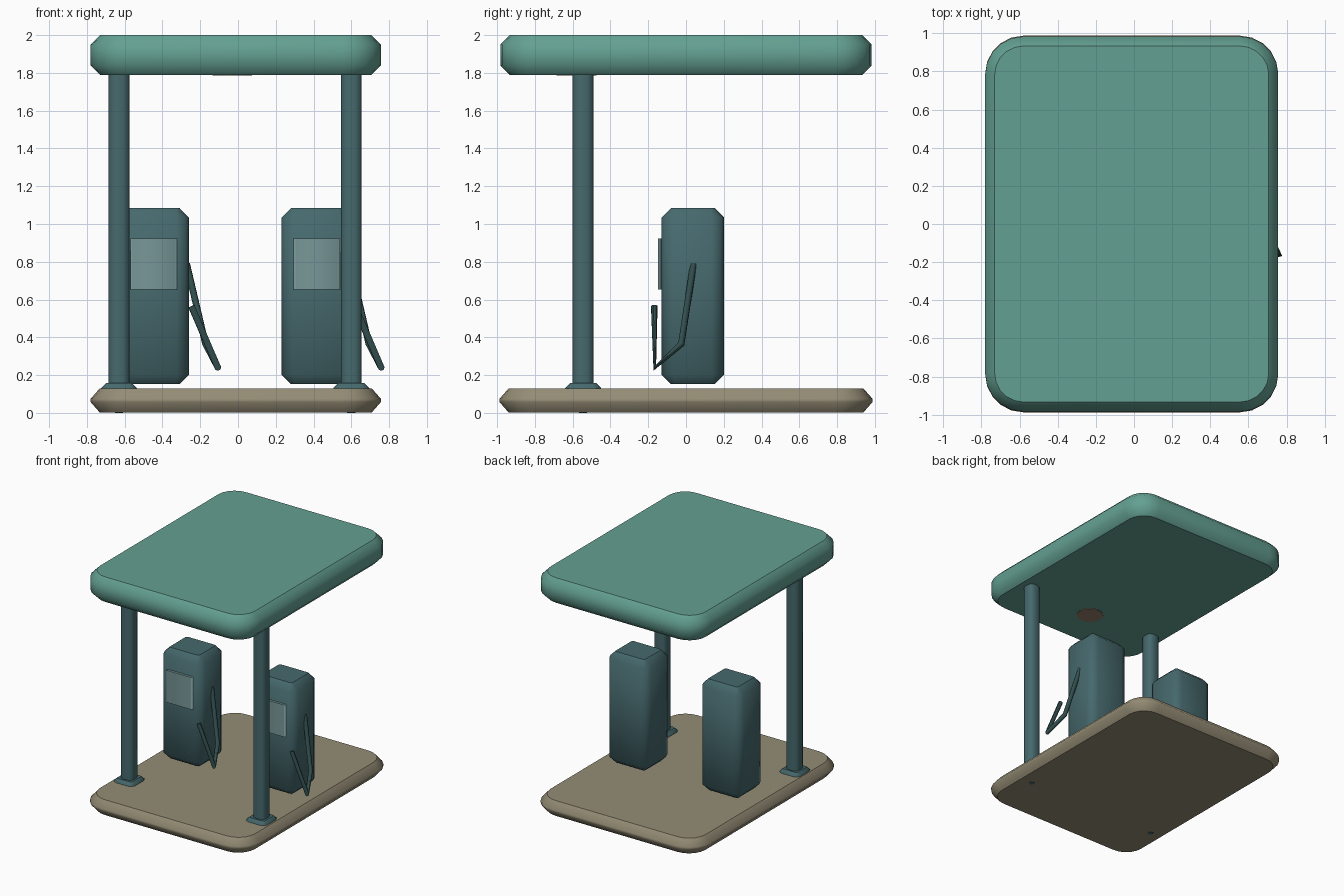
import bpy, bmesh, math
from mathutils import Vector

cube = bpy.data.objects.get("Cube")
if cube:
    bpy.data.objects.remove(cube, do_unlink=True)


def material(name, r, g, b):
    def lin(c):
        c /= 255
        return c / 12.92 if c < 0.04 else ((c + 0.055) / 1.055) ** 2.4
    col = (lin(r), lin(g), lin(b), 1)
    m = bpy.data.materials.new(name)
    m.use_nodes = True
    m.diffuse_color = col
    m.node_tree.nodes["Principled BSDF"].inputs["Base Color"].default_value = col
    return m


ROOF = material("canopy green", 100, 160, 146)
SAND = material("sand", 148, 140, 117)
TEAL = material("dark teal", 70, 105, 109)
GLASS = material("screen grey", 120, 150, 151)
RUBBER = material("hose dark", 50, 78, 78)
LAMP = material("lamp brown", 150, 128, 108)


def outline(hx, hy, radius, segments):
    """Rounded rectangle, counter-clockwise."""
    pts = []
    for i, (sx, sy) in enumerate([(1, 1), (-1, 1), (-1, -1), (1, -1)]):
        for k in range(segments + 1):
            a = math.pi / 2 * (i + k / segments)
            pts.append((sx * (hx - radius) + radius * math.cos(a),
                        sy * (hy - radius) + radius * math.sin(a)))
    return pts


def slab(name, mat, center, half, radius, segments, profile):
    """Loft a rounded rectangle through (inset, z) levels; flat caps, smooth sides."""
    bm = bmesh.new()
    rings = []
    for inset, z in profile:
        pts = outline(half[0] - inset, half[1] - inset, max(radius - inset, 0.012), segments)
        rings.append([bm.verts.new((center[0] + x, center[1] + y, z)) for x, y in pts])
    n = len(rings[0])
    for low, high in zip(rings, rings[1:]):
        for i in range(n):
            j = (i + 1) % n
            bm.faces.new((low[i], low[j], high[j], high[i])).smooth = True
    bm.faces.new(rings[0][::-1])
    bm.faces.new(rings[-1])
    mesh = bpy.data.meshes.new(name)
    bm.to_mesh(mesh)
    bm.free()
    obj = bpy.data.objects.new(name, mesh)
    mesh.materials.append(mat)
    bpy.context.collection.objects.link(obj)
    return obj


def levels(z0, z1, inset, rise):
    return [(inset, z0), (0, z0 + rise), (0, z1 - rise), (inset, z1)]


def hose(name, path, radius):
    """Mitred eight-sided tube along a bent path."""
    curve = bpy.data.curves.new(name, "CURVE")
    curve.dimensions = "3D"
    curve.bevel_depth = radius
    curve.bevel_resolution = 2
    curve.use_fill_caps = True
    spline = curve.splines.new("POLY")
    spline.points.add(len(path) - 1)
    for p, co in zip(spline.points, path):
        p.co = (*co, 1)
    obj = bpy.data.objects.new(name, curve)
    curve.materials.append(RUBBER)
    bpy.context.collection.objects.link(obj)
    bpy.ops.object.select_all(action="DESELECT")
    obj.select_set(True)
    bpy.context.view_layer.objects.active = obj
    bpy.ops.object.convert(target="MESH")
    bpy.ops.object.shade_smooth_by_angle(angle=math.radians(50))


# Ground slab and canopy
MID = -0.012
slab("base_slab", SAND, (MID, 0), (0.768, 0.987), 0.2, 5, levels(0.002, 0.13, 0.048, 0.055))
slab("canopy", ROOF, (MID, 0), (0.768, 0.983), 0.2, 5, levels(1.79, 2.0, 0.05, 0.05))

# Lamp under the canopy
slab("canopy_lamp", LAMP, (-0.03, -0.58), (0.105, 0.105), 0.105, 3, [(0, 1.785), (0, 1.795)])

# Posts with foot plates and anchors showing under the slab
for side, x in (("right", -0.63), ("left", 0.6)):
    at = (x, -0.545)
    slab(side + "_post", TEAL, at, (0.055, 0.055), 0.035, 2, [(0, 0.12), (0, 1.8)])
    slab(side + "_foot", TEAL, at, (0.095, 0.095), 0.04, 2,
         [(0, 0.125), (0, 0.132), (0.025, 0.157)])
    slab(side + "_anchor", TEAL, at, (0.022, 0.022), 0.022, 2, [(0, 0), (0, 0.01)])

# Pumps, each with a screen and a hanging hose
for side, x in (("right", -0.447), ("left", 0.418)):
    slab(side + "_pump", TEAL, (x, 0.036), (0.187, 0.165), 0.065, 2,
         levels(0.152, 1.085, 0.05, 0.05))
    slab(side + "_screen", GLASS, (x, -0.137), (0.123, 0.012), 0.001, 1,
         [(0, 0.652), (0, 0.922)])
    bend = [(0.175, 0.04, 0.79), (0.275, -0.025, 0.365), (0.34, -0.165, 0.24), (0.2, -0.168, 0.565)]
    hose(side + "_hose", [Vector((x, 0, 0)) + Vector(p) for p in bend], 0.018)
